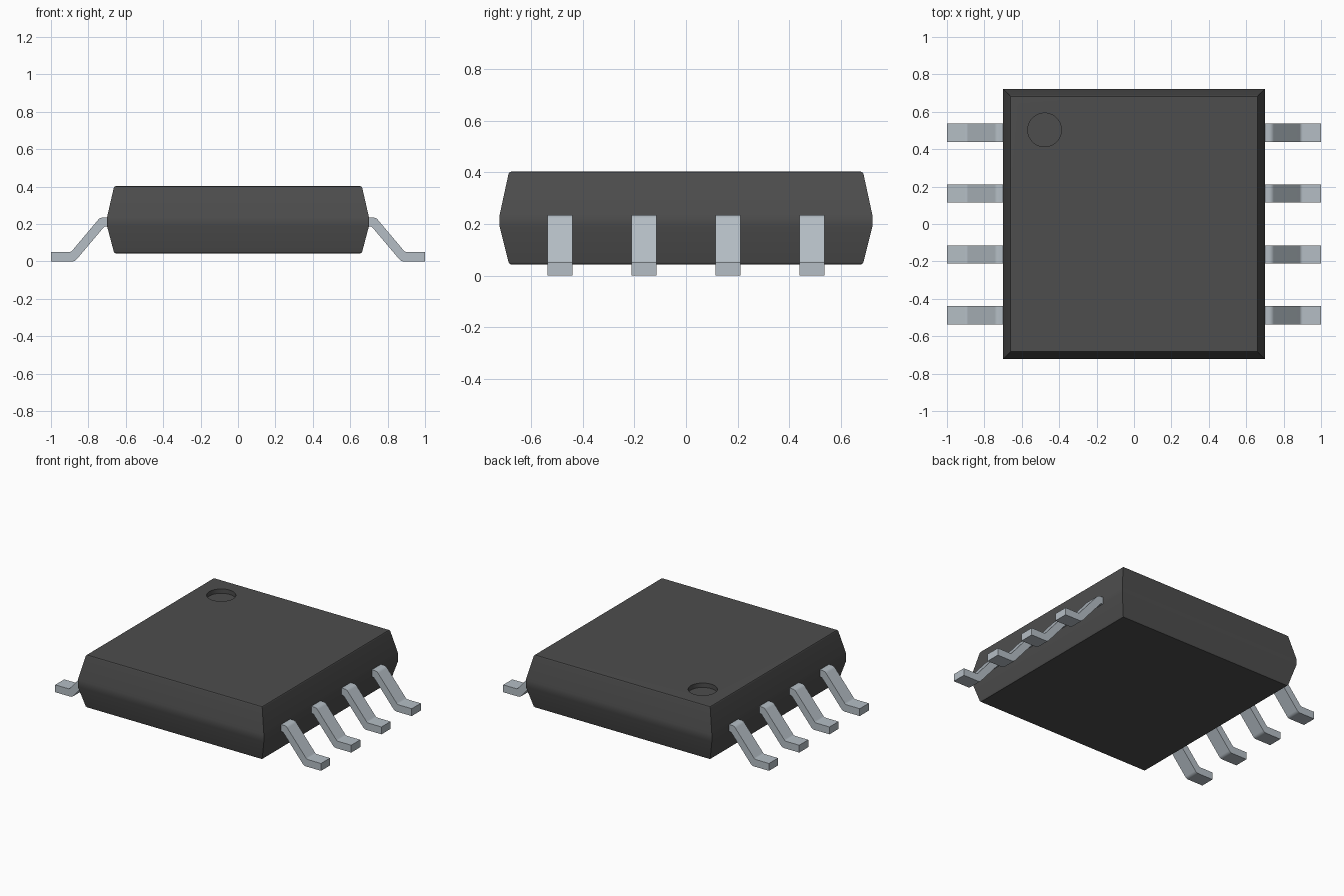
import bpy, bmesh, math
from mathutils import Vector

cube = bpy.data.objects.get("Cube")
if cube:
    bpy.data.objects.remove(cube, do_unlink=True)


def material(name, color):
    m = bpy.data.materials.new(name)
    m.use_nodes = True
    m.diffuse_color = (*color, 1)
    bsdf = m.node_tree.nodes["Principled BSDF"]
    bsdf.inputs["Base Color"].default_value = (*color, 1)
    bsdf.inputs["Roughness"].default_value = 0.6
    return m


def finish(name, bm, mat, angle):
    bmesh.ops.recalc_face_normals(bm, faces=bm.faces[:])
    mesh = bpy.data.meshes.new(name)
    bm.to_mesh(mesh)
    bm.free()
    mesh.materials.append(mat)
    ob = bpy.data.objects.new(name, mesh)
    bpy.context.collection.objects.link(ob)
    bpy.ops.object.select_all(action='DESELECT')
    ob.select_set(True)
    bpy.context.view_layer.objects.active = ob
    bpy.ops.object.shade_smooth_by_angle(angle=math.radians(angle))
    # Keep the large flats evenly shaded beside the narrow rounded edges
    wn = ob.modifiers.new("even_flats", 'WEIGHTED_NORMAL')
    wn.keep_sharp = True
    return ob


def loop(bm, points):
    verts = [bm.verts.new(p) for p in points]
    return verts


def bridge(bm, a, b):
    n = len(a)
    for i in range(n):
        bm.faces.new((a[i], a[(i + 1) % n], b[(i + 1) % n], b[i]))


black = material("black_plastic", (0.075, 0.075, 0.075))
metal = material("silver_metal", (0.46, 0.515, 0.56))

# Package body: stacked rectangles (z, half width, half depth)
SECTIONS = [(0.043, 0.652, 0.676), (0.045, 0.659, 0.683), (0.052, 0.664, 0.688),
            (0.188, 0.700, 0.722), (0.237, 0.700, 0.722),
            (0.394, 0.664, 0.688), (0.401, 0.659, 0.683), (0.403, 0.652, 0.676)]
bm = bmesh.new()
rings = [loop(bm, [(sx * x, sy * y, z) for sx, sy in ((-1, -1), (1, -1), (1, 1), (-1, 1))])
         for z, x, y in SECTIONS]
for lower, upper in zip(rings, rings[1:]):
    bridge(bm, lower, upper)
bm.faces.new(rings[0])

# Round orientation dimple sunk into the top
TOP, DEPTH, RADIUS, SIDES = SECTIONS[-1][0], 0.03, 0.09, 48


def circle(z):
    return loop(bm, [(-0.478 + RADIUS * math.cos(2 * math.pi * i / SIDES),
                      0.503 + RADIUS * math.sin(2 * math.pi * i / SIDES), z)
                     for i in range(SIDES)])


rim, floor = circle(TOP), circle(TOP - DEPTH)
bridge(bm, rim, floor)
bm.faces.new(floor)
edges = [bm.edges.get((r[i], r[(i + 1) % len(r)])) for r in (rim, rings[-1]) for i in range(len(r))]
bmesh.ops.triangle_fill(bm, edges=edges, use_beauty=True, normal=Vector((0, 0, 1)))
finish("package_body", bm, black, 35)

# Gull-wing lead side profile (x, z), bends listed with their rounding radius
PROFILE = [(0.66, 0.235, 0), (0.737, 0.235, 0.016), (0.893, 0.050, 0.010), (1.0, 0.050, 0),
           (1.0, 0.0, 0), (0.872, 0.0, 0.016), (0.714, 0.187, 0.010), (0.66, 0.187, 0)]
WIDTH = 0.097


def rounded(profile, steps=4):
    pts = []
    for i, (x, z, r) in enumerate(profile):
        p = Vector((x, z))
        if r == 0:
            pts.append(p)
            continue
        before = Vector(profile[i - 1][:2])
        after = Vector(profile[(i + 1) % len(profile)][:2])
        a = p + (before - p).normalized() * r
        b = p + (after - p).normalized() * r
        for k in range(steps + 1):
            t = k / steps
            pts.append(a * (1 - t) ** 2 + p * 2 * t * (1 - t) + b * t * t)
    return pts


def lead(name, side, y):
    bm = bmesh.new()
    pts = rounded(PROFILE)
    front, back = (loop(bm, [(side * p.x, y + s * WIDTH / 2, p.y) for p in pts]) for s in (-1, 1))
    bridge(bm, front, back)
    bm.faces.new(front)
    bm.faces.new(back)
    finish(name, bm, metal, 30)


# Four leads along each side
for side, label in ((1, "left"), (-1, "right")):
    for i in range(4):
        lead(f"{label}_lead_{i + 1}", side, (i - 1.5) * 0.325)
